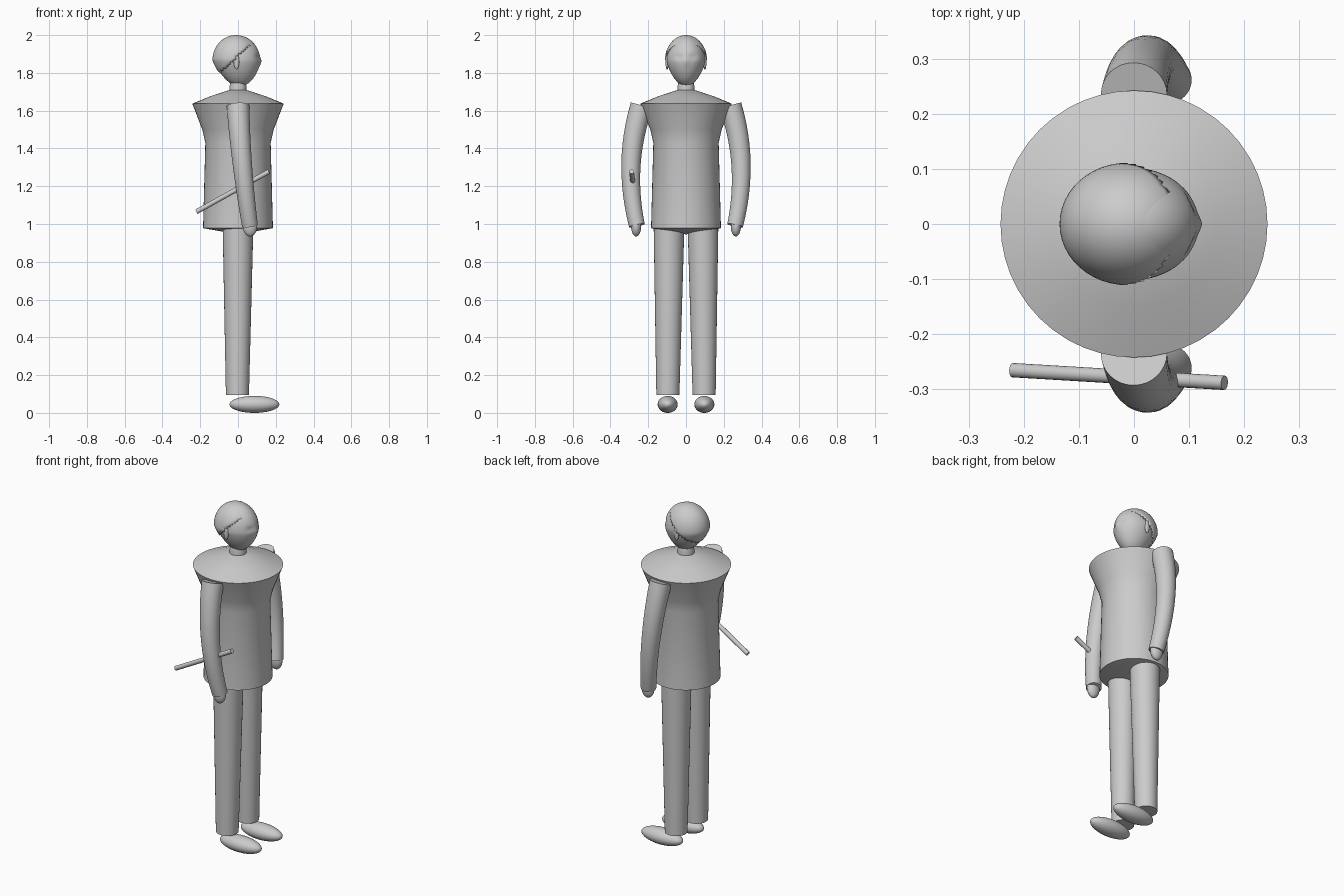
import bpy, bmesh, math
from mathutils import Vector

if "Cube" in bpy.data.objects:
    bpy.data.objects.remove(bpy.data.objects["Cube"])


def finish(name, bm, angle=40):
    bmesh.ops.recalc_face_normals(bm, faces=bm.faces)
    me = bpy.data.meshes.new(name)
    bm.to_mesh(me)
    bm.free()
    ob = bpy.data.objects.new(name, me)
    bpy.context.collection.objects.link(ob)
    bpy.ops.object.select_all(action='DESELECT')
    ob.select_set(True)
    bpy.context.view_layer.objects.active = ob
    bpy.ops.object.shade_smooth_by_angle(angle=math.radians(angle))
    return ob


def tube(name, stations, n=32):
    """Capped round tube through (x, y, z, radius) stations."""
    bm = bmesh.new()
    pts = [Vector(s[:3]) for s in stations]
    rings = []
    for i, p in enumerate(pts):
        d = (pts[min(i + 1, len(pts) - 1)] - pts[max(i - 1, 0)]).normalized()
        u = Vector((0, 1, 0)).cross(d).normalized()
        v = d.cross(u)
        r = stations[i][3]
        rings.append([bm.verts.new(p + r * (math.cos(a) * u + math.sin(a) * v))
                      for a in (2 * math.pi * k / n for k in range(n))])
    for a, b in zip(rings, rings[1:]):
        for k in range(n):
            bm.faces.new((a[k], a[(k + 1) % n], b[(k + 1) % n], b[k]))
    bm.faces.new(rings[0])
    bm.faces.new(rings[-1])
    return finish(name, bm)


def lathe(name, profile, n=48):
    bm = bmesh.new()
    vs = [bm.verts.new((r, 0, z)) for r, z in profile]
    es = [bm.edges.new(e) for e in zip(vs, vs[1:])]
    bmesh.ops.spin(bm, geom=vs + es, cent=(0, 0, 0), axis=(0, 0, 1),
                   angle=2 * math.pi, steps=n)
    bmesh.ops.remove_doubles(bm, verts=bm.verts, dist=1e-5)
    return finish(name, bm, 30)


def ball(center, size, u=32, v=20):
    bm = bmesh.new()
    bmesh.ops.create_uvsphere(bm, u_segments=u, v_segments=v, radius=1)
    for w in bm.verts:
        w.co = Vector(center) + Vector(a * b for a, b in zip(w.co, size))
    return bm


def egg(center, size, u, v):
    """Head-shaped ball, narrowing towards the chin."""
    bm = ball(center, size, u, v)
    for w in bm.verts:
        t = max(0, (center[2] - w.co.z) / size[2])
        w.co.x = center[0] + (w.co.x - center[0]) * (1 - 0.22 * t) + 0.012 * t
        w.co.y *= 1 - 0.25 * t
    return bm


# Coat with wide flared shoulders
lathe("coat", [(0, 0.945), (0.185, 0.978), (0.173, 1.43), (0.189, 1.50),
               (0.242, 1.637), (0.15, 1.675), (0.05, 1.708), (0, 1.71)])
tube("neck", [(0, 0, 1.68, 0.045), (0, 0, 1.727, 0.045), (0, 0, 1.75, 0.04)])

# Head with a slight nose and eye hollows
bm = egg((-0.003, 0, 1.863), (0.121, 0.102, 0.135), 64, 48)
for w in bm.verts:
    if w.co.x > 0.05:
        y, z = w.co.y, w.co.z
        w.co.x += 0.006 * math.exp(-(y / 0.012) ** 2 - ((z - 1.86) / 0.022) ** 2)
        w.co.x -= 0.006 * math.exp(-((abs(y) - 0.038) / 0.02) ** 2
                                   - ((z - 1.885) / 0.014) ** 2)
finish("head", bm)

# Hair shell with a stepped hairline
bm = egg((-0.012, 0, 1.868), (0.123, 0.111, 0.132), 48, 36)
cut = []
for f in bm.faces:
    c = f.calc_center_median()
    if c.z < 1.79 + max(0, c.x + 0.11) * 0.9 or c.x > 0.088:
        cut.append(f)
bmesh.ops.delete(bm, geom=cut, context='FACES')
hair = finish("hair", bm)
mod = hair.modifiers.new("thickness", 'SOLIDIFY')
mod.thickness = 0.008
mod.offset = -1

for s, side in ((1, "left"), (-1, "right")):
    finish(side + "_ear", ball((-0.008, s * 0.1, 1.86), (0.015, 0.009, 0.042), 20, 12))

    # Gently bent sleeve, sampled along a quadratic curve
    a, b, c = Vector((0, 0.235, 1.625)), Vector((0.015, 0.335, 1.32)), Vector((0.063, 0.26, 0.992))
    st = []
    for i in range(13):
        t = i / 12
        p = a * (1 - t) ** 2 + b * 2 * t * (1 - t) + c * t * t
        st.append((p.x, s * p.y, p.z, 0.06 - 0.018 * t))
    tube(side + "_arm", st)
    finish(side + "_hand", ball((0.064, s * 0.264, 0.99), (0.038, 0.027, 0.056)))

    # Trouser leg and shoe
    tube(side + "_leg", [(0, s * 0.09, 0.975, 0.081), (-0.003, s * 0.096, 0.095, 0.061)])
    finish(side + "_shoe", ball((0.087, s * 0.097, 0.045), (0.132, 0.053, 0.045)))

# Rod beside the right arm
tube("rod", [(-0.22, -0.265, 1.065), (0.164, -0.288, 1.278, )] and
     [(-0.22, -0.265, 1.065, 0.013), (0.164, -0.288, 1.278, 0.013)], 16)
